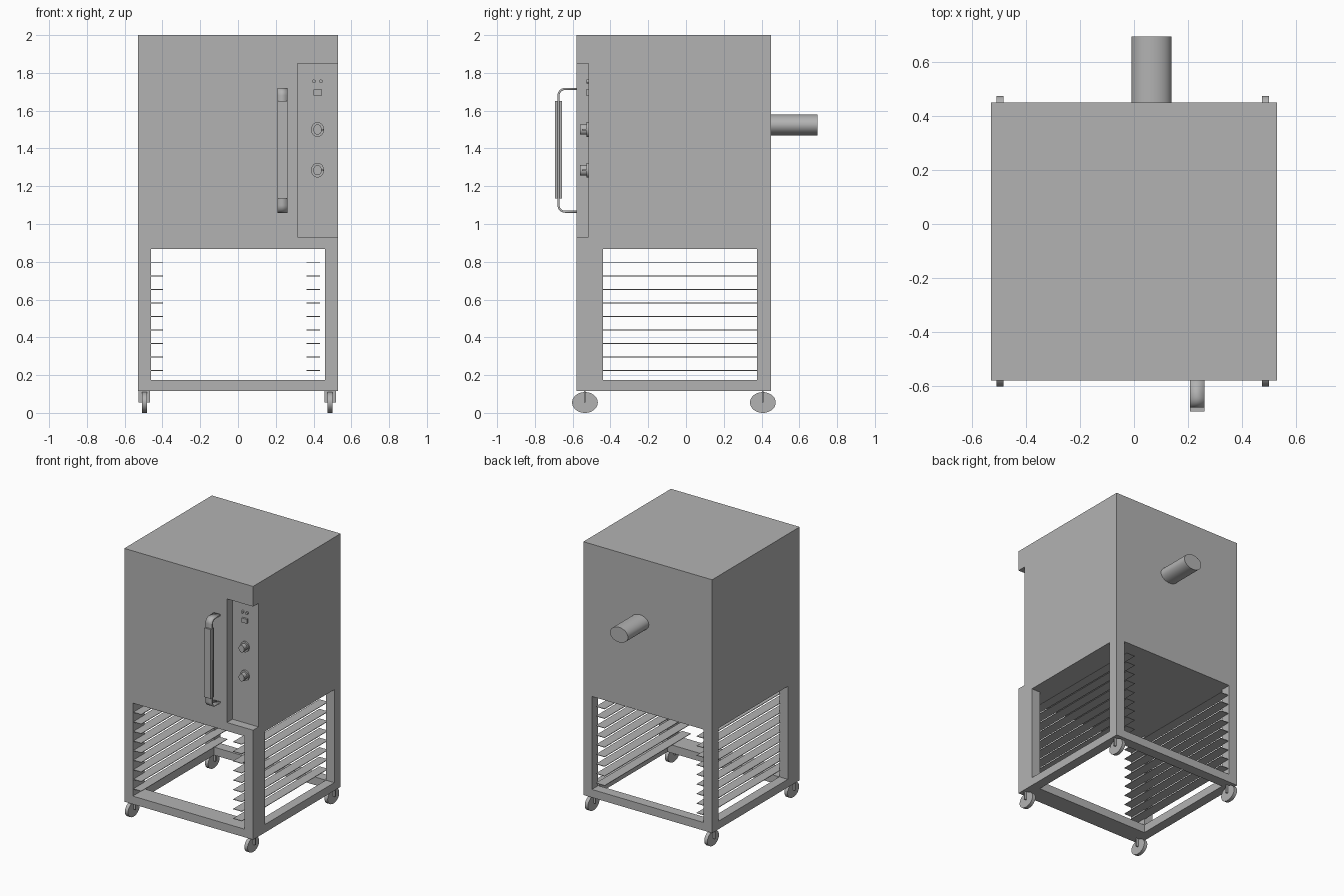
import bpy
import bmesh
from math import cos, sin, pi
from mathutils import Matrix

old = bpy.data.objects.get("Cube")
if old:
    bpy.data.objects.remove(old, do_unlink=True)

# One steel grey for everything
steel = bpy.data.materials.new("steel grey")
steel.use_nodes = True
GREY = (0.45, 0.45, 0.45, 1)
steel.diffuse_color = GREY
steel.node_tree.nodes["Principled BSDF"].inputs["Base Color"].default_value = GREY


def add_object(name, bm, smooth=False):
    bmesh.ops.recalc_face_normals(bm, faces=bm.faces)
    mesh = bpy.data.meshes.new(name)
    bm.to_mesh(mesh)
    bm.free()
    mesh.materials.append(steel)
    obj = bpy.data.objects.new(name, mesh)
    bpy.context.collection.objects.link(obj)
    if smooth:
        bpy.ops.object.select_all(action='DESELECT')
        obj.select_set(True)
        bpy.context.view_layer.objects.active = obj
        bpy.ops.object.shade_smooth_by_angle()
    return obj


def box(name, xs, ys, zs):
    bm = bmesh.new()
    bmesh.ops.create_cube(bm, size=1)
    for v in bm.verts:
        for i, (a, b) in enumerate((xs, ys, zs)):
            v.co[i] = a if v.co[i] < 0 else b
    return add_object(name, bm)


def cylinder(name, centre, radii, length, axis='Y', sides=40):
    """Elliptical cylinder; radii are the horizontal and vertical radius."""
    bm = bmesh.new()
    bmesh.ops.create_cone(bm, cap_ends=True, segments=sides,
                          radius1=1, radius2=1, depth=length)
    bm.transform(Matrix.Diagonal((radii[0], radii[1], 1, 1)))
    bm.transform(Matrix.Rotation(pi / 2, 4, 'X'))
    if axis == 'X':
        bm.transform(Matrix.Rotation(pi / 2, 4, 'Z'))
    bm.transform(Matrix.Translation(centre))
    return add_object(name, bm, smooth=True)


# Main dimensions
W, FRONT, BACK = 0.53, -0.58, 0.45
BASE, RAIL, DECK, TOP = 0.115, 0.175, 0.867, 2.0
IN_X, IN_F, IN_B = 0.46, -0.44, 0.375
PANEL_Y = -0.515

# Upper cabinet with the control recess cut from its corner
cabinet = box("cabinet", (-W, W), (FRONT, BACK), (DECK, TOP))
cutter = box("recess_cutter", (0.315, 0.7), (-0.7, PANEL_Y), (0.93, 1.85))
cutter.hide_render = True
cutter.hide_set(True)
cutter.display_type = 'WIRE'
cut = cabinet.modifiers.new("recess", 'BOOLEAN')
cut.operation = 'DIFFERENCE'
cut.solver = 'EXACT'
cut.object = cutter
bpy.context.view_layer.objects.active = cabinet
bpy.ops.object.modifier_apply(modifier=cut.name)
bpy.data.objects.remove(cutter, do_unlink=True)

# Open stand: corner posts and bottom rails
for side, xs in (("right", (-W, -IN_X)), ("left", (IN_X, W))):
    box(side + "_rail", xs, (IN_F, IN_B), (BASE, RAIL))
    for end, ys in (("front", (FRONT, IN_F)), ("back", (IN_B, BACK))):
        box(f"{end}_{side}_post", xs, ys, (BASE, DECK))
for end, ys in (("front", (FRONT, IN_F)), ("back", (IN_B, BACK))):
    box(end + "_rail", (-IN_X, IN_X), ys, (BASE, RAIL))

# Tray runners along both sides
for i in range(9):
    z = 0.225 + i * 0.0713
    for side, xs in (("right", (-0.467, -0.396)), ("left", (0.362, 0.433))):
        box(f"{side}_tray_runner_{i + 1}", xs, (-0.573, 0.44), (z - 0.002, z + 0.002))

# Casters
for side, x in (("right", -0.496), ("left", 0.488)):
    for end, y in (("front", -0.535), ("back", 0.407)):
        cylinder(f"{end}_{side}_wheel", (x, y, 0.055), (0.068, 0.055), 0.026, 'X')
        box(f"{end}_{side}_fork", (x - 0.03, x + 0.03), (y - 0.004, y + 0.004), (0.055, BASE))

# Exhaust pipe
cylinder("exhaust_pipe", (0.065, 0.57, 1.525), (0.074, 0.056), 0.25)

# Door handle: bent flat strap with a thick grip
GX = (0.208, 0.261)
R, STRAP_Y, Z_LOW, Z_HIGH = 0.035, -0.675, 1.065, 1.715
path = [(FRONT, Z_HIGH)]
for zc, start in ((Z_HIGH - R, pi / 2), (Z_LOW + R, pi)):
    for k in range(9):
        a = start + k * pi / 16
        path.append((STRAP_Y + R + R * cos(a), zc + R * sin(a)))
path.append((FRONT, Z_LOW))
bm = bmesh.new()
rows = [[bm.verts.new((x, y, z)) for x in GX] for y, z in path]
for a, b in zip(rows, rows[1:]):
    bm.faces.new((a[0], a[1], b[1], b[0]))
strap = add_object("handle_strap", bm, smooth=True)
thick = strap.modifiers.new("thickness", 'SOLIDIFY')
thick.thickness = 0.011
thick.offset = 0
box("handle_grip", GX, (-0.694, -0.656), (1.135, 1.65))

# Control knobs with a pointer on the rim
for name, z in (("upper", 1.5), ("lower", 1.285)):
    cylinder(name + "_knob_flange", (0.421, -0.521, z), (0.034, 0.039), 0.012)
    cylinder(name + "_knob", (0.421, -0.54, z), (0.022, 0.027), 0.044)
    box(name + "_knob_pointer", (0.421, 0.452), (-0.55, -0.52), (z - 0.004, z + 0.004))

# Indicator lights and switch
for i, x in enumerate((0.402, 0.439)):
    cylinder(f"indicator_light_{i + 1}", (x, -0.521, 1.755), (0.009, 0.01), 0.014, sides=20)
box("switch", (0.4, 0.444), (-0.53, PANEL_Y), (1.68, 1.712))
